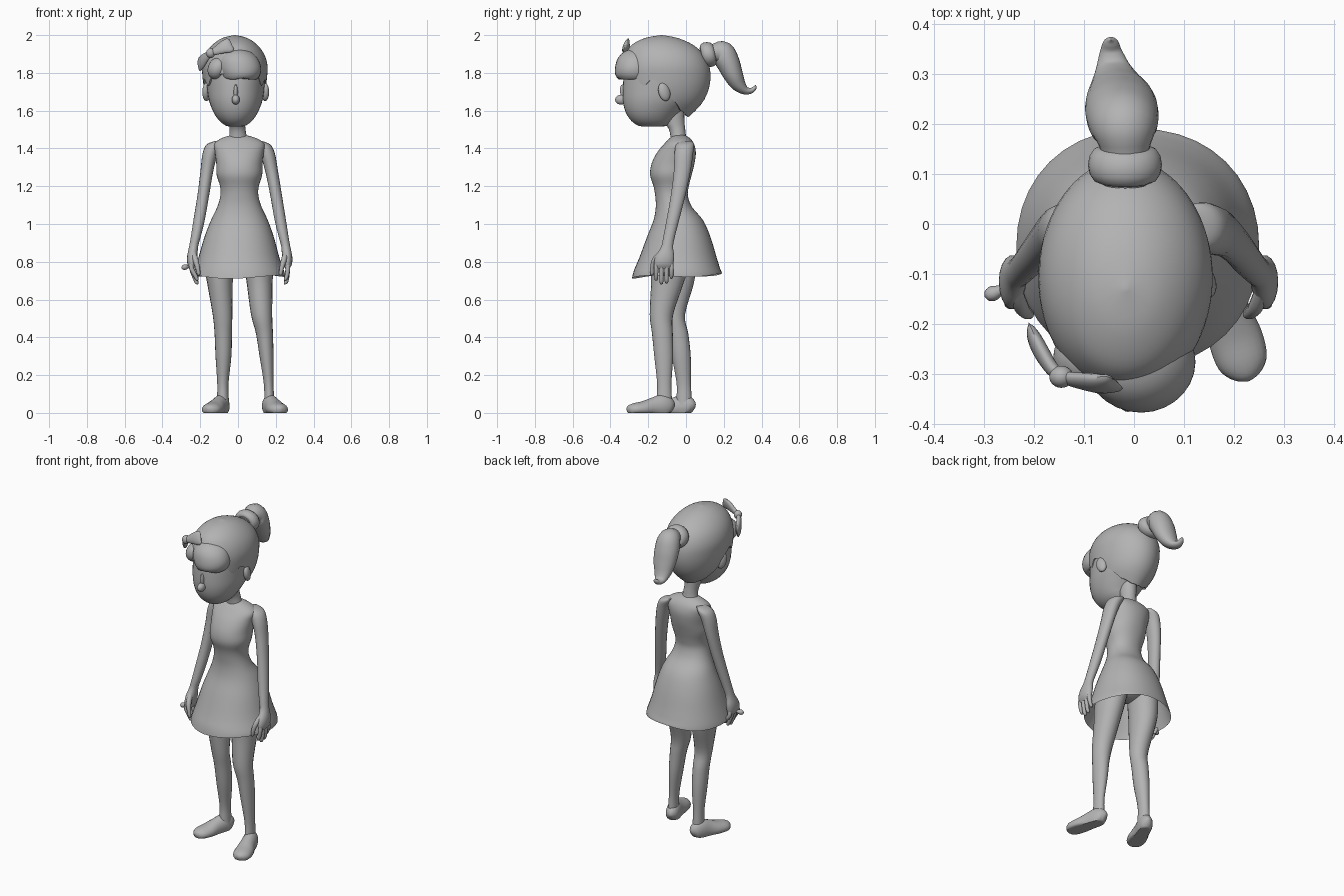
import bpy, bmesh, math
from mathutils import Vector, Matrix

GREY = bpy.data.materials.new("plain grey")
GREY.diffuse_color = (0.45, 0.45, 0.45, 1)


def finish(name, bm, angle=50):
    bmesh.ops.recalc_face_normals(bm, faces=bm.faces)
    me = bpy.data.meshes.new(name)
    bm.to_mesh(me)
    bm.free()
    ob = bpy.data.objects.new(name, me)
    bpy.context.collection.objects.link(ob)
    me.materials.append(GREY)
    bpy.ops.object.select_all(action='DESELECT')
    ob.select_set(True)
    bpy.context.view_layer.objects.active = ob
    bpy.ops.object.shade_smooth_by_angle(angle=math.radians(angle))
    return ob


def resample(rows, k=4):
    """Catmull-Rom through tuples of numbers."""
    out = []
    for i in range(len(rows) - 1):
        p = [rows[max(0, min(len(rows) - 1, j))] for j in (i - 1, i, i + 1, i + 2)]
        for s in range(k):
            t = s / k
            out.append(tuple(0.5 * (2 * b + (c - a) * t + (2*a - 5*b + 4*c - d) * t*t
                                    + (3*b - a - 3*c + d) * t**3) for a, b, c, d in zip(*p)))
    out.append(tuple(rows[-1]))
    return out


def skin(bm, rings, caps=(True, True)):
    vs = [[bm.verts.new(p) for p in r] for r in rings]
    n = len(vs[0])
    for a, b in zip(vs, vs[1:]):
        for i in range(n):
            bm.faces.new((a[i], a[(i + 1) % n], b[(i + 1) % n], b[i]))
    if caps[0]:
        bm.faces.new(vs[0])
    if caps[1]:
        bm.faces.new(vs[-1])


def tube(name, rows, ref=None, n=20, power=2.0, caps=(True, True), tweak=None):
    """Rows (x, y, z, ru, rv). ref=None gives level sections with ru along x and rv along y;
    otherwise sections follow the path and rv lies along ref."""
    pts = resample(rows)
    rings = []
    for i, p in enumerate(pts):
        c = Vector(p[:3])
        u, v = Vector((1, 0, 0)), Vector((0, 1, 0))
        if ref:
            t = Vector(pts[min(i + 1, len(pts) - 1)][:3]) - Vector(pts[max(i - 1, 0)][:3])
            u = t.cross(Vector(ref)).normalized()
            v = u.cross(t).normalized()
        ring = []
        for j in range(n):
            a = 2 * math.pi * j / n
            ca, sa = math.cos(a), math.sin(a)
            q = c + u * max(p[3], .001) * math.copysign(abs(ca) ** (2 / power), ca) \
                  + v * max(p[4], .001) * math.copysign(abs(sa) ** (2 / power), sa)
            ring.append(tweak(q) if tweak else q)
        rings.append(ring)
    bm = bmesh.new()
    skin(bm, rings, caps)
    return finish(name, bm)


def blob(name, c, r, rot=(0, 0, 0)):
    bm = bmesh.new()
    bmesh.ops.create_uvsphere(bm, u_segments=24, v_segments=14, radius=1)
    m = Matrix.Translation(c)
    for ang, ax in zip(rot, 'XYZ'):
        m = m @ Matrix.Rotation(ang, 4, ax)
    bmesh.ops.transform(bm, matrix=m @ Matrix.Diagonal((*r, 1)), verts=bm.verts)
    return finish(name, bm)


def slab(z, x0, x1, y0, y1):
    return ((x0 + x1) / 2, (y0 + y1) / 2, z, (x1 - x0) / 2, (y1 - y0) / 2)


# Dress and shoulders, open at the hem
def hem(p):
    if p.z < .76:
        a = math.atan2(p.x, p.y + .04)
        p.z += (.76 - p.z) / .035 * (.008 * math.cos(a) + .007 * math.sin(3 * a + 1))
    return p

torso = [(1.472, -.03, .035, -.06, -.01), (1.455, -.085, .095, -.085, .02),
         (1.425, -.125, .14, -.115, .042), (1.38, -.122, .137, -.152, .052),
         (1.32, -.115, .13, -.182, .045), (1.26, -.113, .128, -.19, .03),
         (1.20, -.095, .11, -.172, .015), (1.15, -.093, .108, -.163, .01),
         (1.09, -.11, .125, -.16, .032), (1.02, -.143, .158, -.172, .09),
         (.93, -.178, .19, -.207, .13), (.82, -.21, .22, -.248, .163),
         (.75, -.23, .245, -.278, .185), (.725, -.235, .25, -.286, .19)]
tube("dress", [slab(*r) for r in torso], n=40, power=2.15, caps=(True, False), tweak=hem)
tube("neck", [(0, -.03, 1.42, .065, .05), (0, -.04, 1.46, .048, .042), (-.002, -.047, 1.50, .042, .043),
              (-.006, -.06, 1.54, .044, .052), (-.01, -.07, 1.62, .05, .06)])

# Legs
tube("left_leg", [(.085, -.06, .95, .085, .10), (.108, -.085, .78, .077, .10), (.115, -.10, .68, .068, .085),
                  (.125, -.13, .52, .056, .062), (.14, -.125, .42, .045, .055), (.151, -.118, .30, .037, .05),
                  (.162, -.115, .16, .026, .038), (.165, -.115, .08, .026, .04), (.165, -.115, .03, .028, .042)])
tube("right_leg", [(-.085, -.03, .95, .085, .10), (-.1, -.04, .78, .077, .095), (-.095, -.045, .68, .067, .085),
                   (-.082, -.057, .52, .052, .052), (-.078, -.04, .42, .046, .052), (-.077, -.025, .30, .042, .05),
                   (-.08, -.012, .16, .03, .038), (-.08, -.01, .08, .031, .04), (-.08, -.01, .03, .034, .042)])
blob("pelvis", (.005, -.045, .92), (.13, .11, .09))


# Feet with flat soles
def floor(p):
    p.z = max(p.z, 0)
    return p

for side, heel, toe in (("left", (.155, -.07), (.228, -.312)), ("right", (-.07, .04), (-.158, -.20))):
    prof = [(0, .02, .012, .02), (.06, .028, .033, .045), (.2, .035, .042, .062), (.42, .027, .045, .055),
            (.65, .02, .054, .042), (.85, .017, .05, .034), (.96, .015, .03, .024), (1, .013, .006, .008)]
    tube(side + "_foot", [(heel[0] + (toe[0] - heel[0]) * t, heel[1] + (toe[1] - heel[1]) * t, z, w, h)
                          for t, z, w, h in prof], ref=(0, 0, 1), tweak=floor)

# Arms and hands
arm = [(.105, .0, 1.44, .02, .03), (.132, -.005, 1.42, .04, .048), (.156, -.012, 1.37, .04, .05),
       (.178, -.02, 1.28, .034, .045), (.202, -.042, 1.15, .031, .039), (.224, -.07, 1.02, .03, .034),
       (.242, -.09, .93, .026, .031), (.253, -.1, .88, .024, .032), (.26, -.112, .83, .027, .05),
       (.262, -.118, .79, .024, .052), (.262, -.118, .765, .012, .045)]
for side, s, dx in (("left", 1, 0), ("right", -1, .018)):
    def at(x, y, z, r):
        return (s * (x - dx * min(1, max(0, (1.5 - z) / .3))), y, z, r, r)
    tube(side + "_arm", [at(x, y, z, 0)[:3] + (a, b) for x, y, z, a, b in arm], n=18)
    for k, (y, low) in enumerate(((-.158, .70), (-.13, .68), (-.103, .685), (-.077, .71))):
        x2 = .25 if s > 0 else .235
        tube(f"{side}_finger_{k + 1}",
             [at(.262, y * .9 - .012, .80, .012), at(.264, y, .765, .0125), at(x2 + .008, y, low + .025, .011),
              at(x2, y, low + .005, .008), at(x2, y, low, .001)], ref=(0, 1, 0), n=10)
    tube(side + "_thumb", [at(.255, -.13, .85, .014), at(.243, -.165, .81, .015), at(.232, -.178, .77, .012),
                           at(.226, -.18, .735, .009), at(.225, -.18, .728, .001)], ref=(0, 1, 0), n=10)
tube("right_pointing_finger", [(-.24, -.12, .785, .012, .012), (-.262, -.13, .776, .009, .009),
                               (-.28, -.138, .772, .015, .015), (-.293, -.143, .77, .011, .011),
                               (-.298, -.145, .77, .001, .001)], ref=(0, 0, 1), n=10)

# Head
HX = -.012
skull = [(1.515, .02, -.21, -.15), (1.52, .05, -.25, -.10), (1.54, .08, -.283, -.075), (1.57, .105, -.308, -.05),
         (1.61, .126, -.326, -.01), (1.66, .143, -.335, .045), (1.72, .152, -.335, .095),
         (1.78, .156, -.33, .112), (1.84, .155, -.322, .105), (1.90, .135, -.295, .07), (1.95, .09, -.24, 0)]
tube("head", [slab(z, HX - r, HX + r, a, b) for z, r, a, b in skull], n=36, power=2.1)
blob("nose", (-.012, -.344, 1.658), (.021, .031, .026))
blob("nose_bridge", (-.012, -.325, 1.69), (.012, .022, .05), (.25, 0, 0))
for side, s in (("left", 1), ("right", -1)):
    blob(side + "_ear", (HX + s * .155, -.115, 1.70), (.02, .032, .05), (.25, 0, s * .35))

# Hair cap with a wavy hairline
cap = resample([(1.555, .06, -.2, .0), (1.61, .115, -.28, .06), (1.66, .145, -.315, .098),
                (1.72, .163, -.335, .122), (1.78, .171, -.34, .13), (1.84, .173, -.337, .122),
                (1.90, .155, -.32, .092), (1.95, .117, -.285, .035), (1.985, .065, -.215, -.045),
                (2.0, .004, -.134, -.126)], 8)
line = [(0, 1.80), (.6, 1.79), (.8, 1.785), (1.02, 1.725), (1.25, 1.77), (1.5, 1.735), (1.75, 1.66),
        (2.1, 1.60), (2.6, 1.572), (3.2, 1.565)]


def lerp(table, x):
    for a, b in zip(table, table[1:]):
        if x <= b[0]:
            t = max(0, (x - a[0]) / (b[0] - a[0]))
            return [p + (q - p) * t for p, q in zip(a, b)]
    return list(table[-1])


def cap_point(a, z, shrink=1.0):
    _, r, y0, y1 = lerp(cap, z)
    x = HX - .005 + r * shrink * math.sin(a)
    return (x, (y0 + y1) / 2 - (y1 - y0) / 2 * shrink * math.cos(a), z)

N, M = 72, 22
angles = [2 * math.pi * i / N - math.pi for i in range(N)]
rings = [[cap_point(a, lerp(line, abs(a))[1] + .004, .9) for a in angles]]
for k in range(M + 1):
    f = math.sin(math.pi / 2 * k / M)
    rings.append([cap_point(a, lerp(line, abs(a))[1] * (1 - f) + 2.0 * f) for a in angles])
bm = bmesh.new()
skin(bm, rings, (False, True))
finish("hair_cap", bm)


# Fringe with a flattened underside
def fringe_cut(p):
    p.z = max(p.z, 1.768 + .004 * math.sin(p.x * 60))
    return p

tube("fringe", [(.01, -.27, 1.76, .085, .085), (.015, -.275, 1.79, .102, .099), (.012, -.275, 1.83, .11, .1),
                (.005, -.27, 1.875, .1, .092), (.0, -.26, 1.91, .07, .07), (0, -.25, 1.93, .02, .03)],
     n=28, tweak=fringe_cut)
blob("side_lock", (-.108, -.265, 1.825), (.05, .06, .062), (0, .5, 0))

# Ponytail and hair band
bm = bmesh.new()
band = [[(-.018 + math.cos(a) * (.05 + .024 * math.cos(b)),
          .118 + .036 * math.sin(b) - math.sin(a) * .008,
          1.897 + math.sin(a) * (.044 + .022 * math.cos(b)))
         for b in [2 * math.pi * j / 12 for j in range(12)]]
        for a in [2 * math.pi * i / 28 for i in range(29)]]
skin(bm, band, (False, False))
bmesh.ops.remove_doubles(bm, verts=bm.verts, dist=1e-5)
finish("hair_band", bm)
tube("ponytail", [(-.018, .08, 1.895, .04, .045), (-.018, .145, 1.908, .045, .048), (-.02, .19, 1.905, .065, .066),
                  (-.024, .222, 1.855, .062, .073), (-.028, .25, 1.79, .052, .068), (-.035, .277, 1.74, .04, .053),
                  (-.042, .312, 1.708, .023, .035), (-.046, .345, 1.706, .015, .022),
                  (-.046, .364, 1.722, .01, .014), (-.046, .368, 1.736, .001, .001)], ref=(1, 0, 0), n=24)

# Bow
blob("bow_knot", (-.145, -.305, 1.905), (.024, .022, .026))
tube("bow_left_wing", [(-.145, -.305, 1.905, .012, .014), (-.115, -.312, 1.918, .014, .024),
                       (-.075, -.318, 1.937, .016, .036), (-.045, -.318, 1.947, .012, .04),
                       (-.033, -.318, 1.952, .002, .028)], ref=(0, .35, 1), n=16)
tube("bow_right_wing", [(-.145, -.305, 1.905, .012, .014), (-.165, -.287, 1.888, .014, .024),
                        (-.188, -.25, 1.862, .016, .036), (-.202, -.222, 1.845, .012, .038),
                        (-.208, -.208, 1.838, .002, .028)], ref=(0, .2, 1), n=16)
